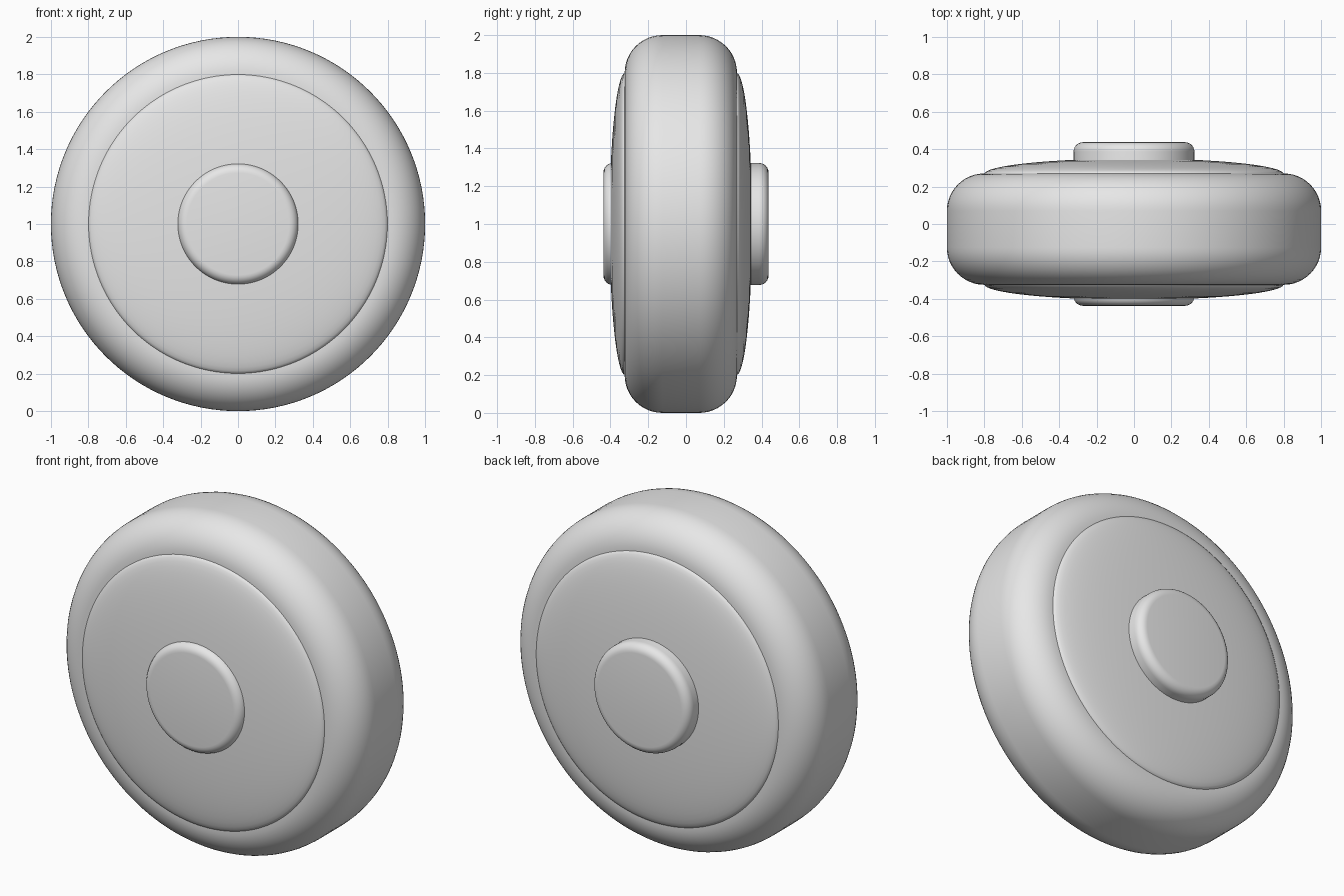
import bpy, bmesh
from math import sin, cos, pi, sqrt

cube = bpy.data.objects.get("Cube")
if cube:
    bpy.data.objects.remove(cube, do_unlink=True)

SIDES = 128

grey = bpy.data.materials.new("plain_grey")
grey.use_nodes = True
grey.diffuse_color = (0.8, 0.8, 0.8, 1)
grey.node_tree.nodes["Principled BSDF"].inputs["Base Color"].default_value = (0.8, 0.8, 0.8, 1)


def lathe(name, profile):
    """Spin (radius, y) points round the axle; both ends lie on the axis."""
    bm = bmesh.new()
    pts = [bm.verts.new((r, y, 0)) for r, y in profile]
    edges = [bm.edges.new(pair) for pair in zip(pts, pts[1:])]
    bmesh.ops.spin(bm, geom=pts + edges, cent=(0, 0, 0), axis=(0, 1, 0),
                   angle=2 * pi, steps=SIDES, use_merge=True)
    bmesh.ops.remove_doubles(bm, verts=bm.verts, dist=0.0001)
    bmesh.ops.recalc_face_normals(bm, faces=bm.faces)
    mesh = bpy.data.meshes.new(name)
    bm.to_mesh(mesh)
    bm.free()
    mesh.materials.append(grey)
    obj = bpy.data.objects.new(name, mesh)
    obj.location.z = 1
    bpy.context.collection.objects.link(obj)
    bpy.ops.object.select_all(action='DESELECT')
    obj.select_set(True)
    bpy.context.view_layer.objects.active = obj
    bpy.ops.object.shade_smooth_by_angle(angle=pi / 6)
    return obj


def rounded_drum(radius, front, back, fillet, steps):
    """Profile of a solid drum with rounded rims."""
    arc = [i / steps * pi / 2 for i in range(steps + 1)]
    rim = radius - fillet
    near = [(rim + fillet * sin(a), front + fillet * (1 - cos(a))) for a in arc]
    far = [(rim + fillet * cos(a), back - fillet * (1 - sin(a))) for a in arc]
    return [(0, front)] + near + far + [(0, back)]


def domed_disc(radius, front, back, bulge, steps):
    """Profile of a disc whose two faces swell outwards."""
    radii = [radius * sin(i / steps * pi / 2) for i in range(steps + 1)]
    swell = [bulge * sqrt(max(0, 1 - (r / radius) ** 2)) for r in radii]
    near = [(r, front - s) for r, s in zip(radii, swell)]
    far = [(r, back + s) for r, s in zip(radii, swell)]
    return near + far[::-1]


# Tyre, domed wheel disc and the hub running through both
lathe("tyre", rounded_drum(1.0, -0.325, 0.27, 0.2, 12))
lathe("wheel_disc", domed_disc(0.8, -0.322, 0.267, 0.083, 16))
lathe("hub", rounded_drum(0.323, -0.437, 0.437, 0.05, 6))
